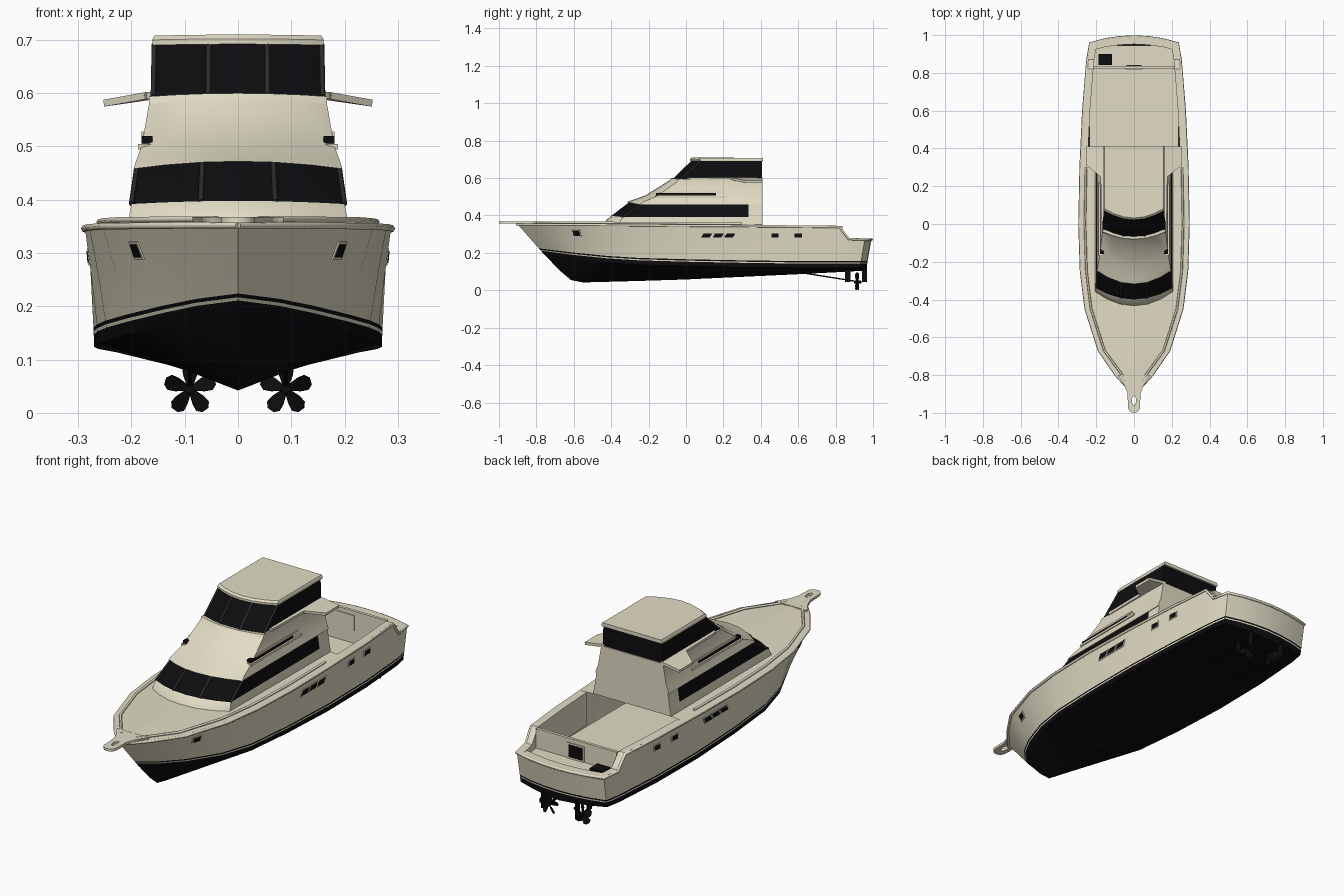
import bpy, bmesh, math
from mathutils import Vector
from mathutils.bvhtree import BVHTree

if "Cube" in bpy.data.objects:
    bpy.data.objects.remove(bpy.data.objects["Cube"])

def material(name, c):
    m = bpy.data.materials.new(name)
    m.diffuse_color = (*c, 1)
    m.use_nodes = True
    m.node_tree.nodes["Principled BSDF"].inputs["Base Color"].default_value = m.diffuse_color
    return m
CREAM = material("cream", (.76, .72, .56))
BLACK = material("black", (.004, .004, .005))
GREY = material("mullion", (.025, .025, .027))

def make(name, faces, mats=(CREAM,), solid=0, smooth=0):
    """faces: list of (points, material index)"""
    bm = bmesh.new()
    for pts, mi in faces:
        f = bm.faces.new([bm.verts.new(p) for p in pts])
        f.material_index = mi
    bmesh.ops.remove_doubles(bm, verts=bm.verts, dist=1e-5)
    bmesh.ops.dissolve_degenerate(bm, edges=bm.edges, dist=1e-6)
    bmesh.ops.recalc_face_normals(bm, faces=bm.faces)
    me = bpy.data.meshes.new(name)
    bm.to_mesh(me)
    bm.free()
    for m in mats:
        me.materials.append(m)
    ob = bpy.data.objects.new(name, me)
    bpy.context.collection.objects.link(ob)
    if solid:
        s = ob.modifiers.new("thickness", 'SOLIDIFY')
        s.thickness, s.offset = solid, 0
    if smooth:
        bpy.ops.object.select_all(action='DESELECT')
        bpy.context.view_layer.objects.active = ob
        ob.select_set(True)
        bpy.ops.object.shade_smooth_by_angle(angle=math.radians(smooth))
    return ob

def box(name, x0, x1, y0, y1, z0, z1, mat=CREAM):
    c = [(x, y, z) for x in (x0, x1) for y in (y0, y1) for z in (z0, z1)]
    quads = [(0, 1, 3, 2), (4, 6, 7, 5), (0, 4, 5, 1), (2, 3, 7, 6), (0, 2, 6, 4), (1, 5, 7, 3)]
    return make(name, [([c[i] for i in q], 0) for q in quads], [mat])

def curve(name, splines, mat, bevel=0, extrude=0, cyclic=False):
    cu = bpy.data.curves.new(name, 'CURVE')
    cu.dimensions = '2D' if extrude else '3D'
    if extrude:
        cu.fill_mode = 'BOTH'
    cu.bevel_depth, cu.extrude, cu.bevel_resolution = bevel, extrude, 1
    cu.use_fill_caps = not extrude
    for pts in splines:
        s = cu.splines.new('POLY')
        s.points.add(len(pts) - 1)
        for p, q in zip(s.points, pts):
            p.co = (*q, 1)
        s.use_cyclic_u = cyclic
    cu.materials.append(mat)
    ob = bpy.data.objects.new(name, cu)
    bpy.context.collection.objects.link(ob)
    bpy.ops.object.select_all(action='DESELECT')
    bpy.context.view_layer.objects.active = ob
    ob.select_set(True)
    bpy.ops.object.convert(target='MESH')
    return bpy.context.object

# Hull stations: sheer y x z, chine y x z, keel y z
ST = [(-.905, 0, .358, -.755, 0, .188, -.75, .184), (-.80, .095, .358, -.68, .075, .178, -.675, .105),
      (-.67, .185, .357, -.58, .135, .165, -.615, .055), (-.45, .255, .356, -.42, .205, .148, -.55, .042),
      (-.25, .280, .354, -.25, .245, .137, -.25, .05), (0, .288, .352, 0, .262, .13, 0, .058),
      (.3, .282, .35, .3, .27, .124, .3, .072), (.6, .268, .347, .6, .262, .12, .6, .086),
      (.82, .25, .345, .81, .247, .12, .81, .097), (.87, .246, .28, .86, .243, .12, .86, .1),
      (.957, .232, .277, .93, .23, .12, .965, .105)]
BULGE, COLS = .035, (1, .67, .33, 0)
SIDE_MATS = (1, 1, 0, 1, 0, 0)

def rows(s):
    ys, xs, zs, yc, xc, zc, yk, zk = s
    out = [(0, yk, zk), (xc, yc, zc)]
    for u in [d / (zs - zc) for d in (.023, .029, .036)] + [.55, 1]:
        out.append((xc + (xs - xc) * u ** 1.2, yc + (ys - yc) * u, zc + (zs - zc) * u))
    return out

def flip(p, s):
    return (p[0] * s, p[1], p[2])

R = [rows(s) for s in ST]
last, hull_faces = R[-1], []
def transom(r, f):
    x, y, z = last[r]
    return (x * f, y + BULGE * (1 - f * f), z * f + .105 * (1 - f) if r == 1 else z)
for s in (1, -1):
    for a, b in zip(R, R[1:]):
        for r in range(6):
            q = [a[r], b[r], b[r + 1], a[r + 1]]
            hull_faces.append(([flip(p, s) for p in q], SIDE_MATS[r]))
    for f, g in zip(COLS, COLS[1:]):
        for r in range(1, 6):
            q = [transom(r, f), transom(r, g), transom(r + 1, g), transom(r + 1, f)]
            hull_faces.append(([flip(p, s) for p in q], SIDE_MATS[r]))
    hull_faces.append(([flip(transom(1, f), s) for f in COLS], 1))
hull = make("hull", hull_faces, (CREAM, BLACK), smooth=20)

def sheer(y):
    for a, b in zip(ST, ST[1:]):
        if y <= b[0]:
            t = (y - a[0]) / (b[0] - a[0])
            return a[1] + (b[1] - a[1]) * t, a[2] + (b[2] - a[2]) * t
    return ST[-1][1], ST[-1][2]

# Foredeck, cockpit coaming, inner walls and floor
deck, FLOOR, AFT = [], .19, .25
dy = [-.905, -.8, -.67, -.45, -.25, 0, .3, .41]
cy = [.41, .6, .82, .87, .957]
for s in (1, -1):
    for a, b in zip(dy, dy[1:]):
        (xa, za), (xb, zb) = sheer(a), sheer(b)
        deck.append(([(s * xa, a, za), (s * xb, b, zb), (0, b, zb + .008), (0, a, za + .008)], 0))
    for a, b in zip(cy, cy[1:]):
        (xa, za), (xb, zb) = sheer(a), sheer(b)
        low = FLOOR if b < .83 else AFT
        ia, ib = s * (xa - .035), s * (xb - .035)
        deck.append(([(s * xa, a, za), (s * xb, b, zb), (ib, b, zb), (ia, a, za)], 0))
        deck.append(([(ia, a, za), (ib, b, zb), (ib, b, low), (ia, a, low)], 0))
    for f, g in zip(COLS, COLS[1:]):
        o, p = flip(transom(6, f), s), flip(transom(6, g), s)
        io, ip = (o[0], o[1] - .04, o[2]), (p[0], p[1] - .04, p[2])
        deck.append(([o, p, ip, io], 0))
        deck.append(([io, ip, (*ip[:2], AFT), (*io[:2], AFT)], 0))
make("deck", deck)
box("cockpit_floor", -.235, .235, .05, .83, FLOOR - .005, FLOOR)
box("aft_deck", -.215, .215, .83, .945, AFT - .006, AFT)
box("cockpit_bulkhead", -.215, .215, .822, .836, FLOOR, .345)
box("bulkhead_hatch_frame", -.045, .045, .818, .84, .25, .325)
box("bulkhead_hatch", -.036, .036, .83, .842, .258, .317, BLACK)
box("aft_locker", -.187, -.117, .842, .90, AFT, .267, BLACK)

# Rub rail around the sheer, and toe rails on the foredeck
side = [(s[1], s[0], s[2] - .006) for s in ST]
stern = [(x, y, z - .006) for x, y, z in (transom(6, f) for f in COLS[1:])]
for s in (1, -1):
    curve("rub_rail", [[flip(p, s) for p in side + stern]], CREAM, bevel=.007)
    toe = [((sheer(y)[0] - .028) * s, y, sheer(y)[1] + .006) for y in (-.83, -.67, -.45, -.25, 0, .3)]
    curve("toe_rail", [toe], CREAM, bevel=.006)

# Bow pulpit plate with anchor slot
arc = [(.032 * math.cos(t), -.968 - .032 * math.sin(t)) for t in [math.pi * i / 10 for i in range(11)]]
outline = [(.085, -.80), (.048, -.86), (.034, -.90)] + arc + [(-.034, -.90), (-.048, -.86), (-.085, -.80)]
slot = [(.011 * math.cos(t), -.935 + .025 * math.sin(t)) for t in [math.tau * i / 12 for i in range(12)]]
pulpit = curve("bow_pulpit", [[(x, y, 0) for x, y in o] for o in (outline, slot)], CREAM, extrude=.006, cyclic=True)
pulpit.location.z = .362

# Superstructure lofts: ring = z, front y, half width, sweep, crown
FR = (1, .7, .35, 0, -.35, -.7, -1)
def ring(z, f, w, sweep, crown, back, split):
    pts = [(w, back, z), (w, split, z)]
    pts += [(w * k, f + sweep * k * k, z + crown * (1 - k * k)) for k in FR]
    return pts + [(-w, split, z), (-w, back, z)]

def loft(name, rings, dark, back, split, all_dark=False):
    rs = [ring(*r, back, split) for r in rings]
    n, faces = len(rs[0]), []
    for b, (lo, hi) in enumerate(zip(rs, rs[1:])):
        for i in range(n):
            j = (i + 1) % n
            glass = b in dark and (all_dark or i not in (0, n - 2, n - 1))
            faces.append(([lo[i], lo[j], hi[j], hi[i]], int(glass)))
    faces.append((rs[-1], 0))
    make(name, faces, (CREAM, BLACK), smooth=25)
    for b in dark:
        for i in (2, 4, 6, 8):
            curve(name + "_mullion", [[rs[b][i], rs[b + 1][i]]], GREY, bevel=.005)

loft("main_cabin", [(.352, -.435, .207, .075, .008), (.372, -.425, .204, .075, .006), (.392, -.40, .20, .06, .006),
                    (.460, -.30, .19, .07, .014), (.458, -.318, .196, .07, .014), (.474, -.295, .191, .07, .006),
                    (.50, -.22, .181, .06, .006), (.580, -.088, .167, .04, .008), (.594, -.08, .167, .04, .006)],
     (2,), .41, .335)
loft("flybridge", [(.594, -.068, .159, .04, .004), (.692, .03, .157, .05, .002)], (0,), .405, .38, True)
loft("roof", [(.690, .022, .160, .05, .002), (.700, .022, .161, .05, .002), (.708, .032, .157, .05, .002)], (), .413, .38)

for s in (1, -1):
    # Side vents, ledges and flybridge wings
    x0, x1, x2 = s * .16, s * .181, s * .188
    box("side_vent", x0, x1, -.16, .16, .506, .52, BLACK)
    box("vent_ledge", x0, x2, -.165, .22, .494, .505)
    box("vent_brow", x0, x1, -.12, .20, .52, .528)
    wing = [(.15, 0), (.172, .02), (.176, .25), (.252, .31), (.252, .41), (.15, .41)]
    make("flybridge_wing", [([(s * x, y, .596 - .18 * max(0, x - .17)) for x, y in wing], 0)], solid=.013)

# Portholes laid on the hull surface
bm = bmesh.new()
bm.from_mesh(hull.data)
tree = BVHTree.FromBMesh(bm)
def patch(name, y, z, w, h, skew, lift, mat, s):
    quad = []
    for a, b in ((-1, -1), (1, -1), (1, 1), (-1, 1)):
        py, pz = y + a * w / 2 + b * skew, z + b * h / 2
        hit, nor = tree.ray_cast(Vector((1, py, pz)), Vector((-1, 0, 0)))[:2]
        quad.append(flip(hit + nor * lift, s))
    make(name, [(quad, 0)], [mat], solid=.004)
for s in (1, -1):
    for y, z, w, h, k in ((.11, .293, .046, .022, .007), (.172, .293, .046, .022, .007), (.234, .293, .046, .022, .007),
                          (.475, .293, .038, .02, 0), (.6, .293, .038, .02, 0), (-.585, .305, .034, .024, -.003)):
        patch("porthole_frame", y, z, w + .012, h + .01, k, .001, CREAM, s)
        patch("porthole", y, z, w, h, k, .003, BLACK, s)
bm.free()

# Running gear: shafts, struts, rudders and five-blade propellers
for s in (1, -1):
    x, py, pz = s * .09, .915, .045
    curve("shaft", [[(x, .58, .1), (x, .94, .043)]], BLACK, bevel=.004)
    curve("hub", [[(x, py - .018, pz), (x, py + .02, pz)]], BLACK, bevel=.009)
    box("strut", x - .003, x + .003, .85, .88, .045, .125, BLACK)
    box("rudder", x - .004, x + .004, .94, .968, .045, .125, BLACK)
    blades = []
    for i in range(5):
        a = math.tau * i / 5
        pts = []
        for r, w in ((.006, -.005), (.025, -.012), (.04, -.014), (.049, -.006), (.049, .006), (.04, .014), (.025, .012), (.006, .005)):
            pts.append((x + r * math.sin(a) + w * math.cos(a), py + w * .7 * s, pz + r * math.cos(a) - w * math.sin(a)))
        blades.append((pts, 0))
    make("propeller", blades, [BLACK], solid=.003)
